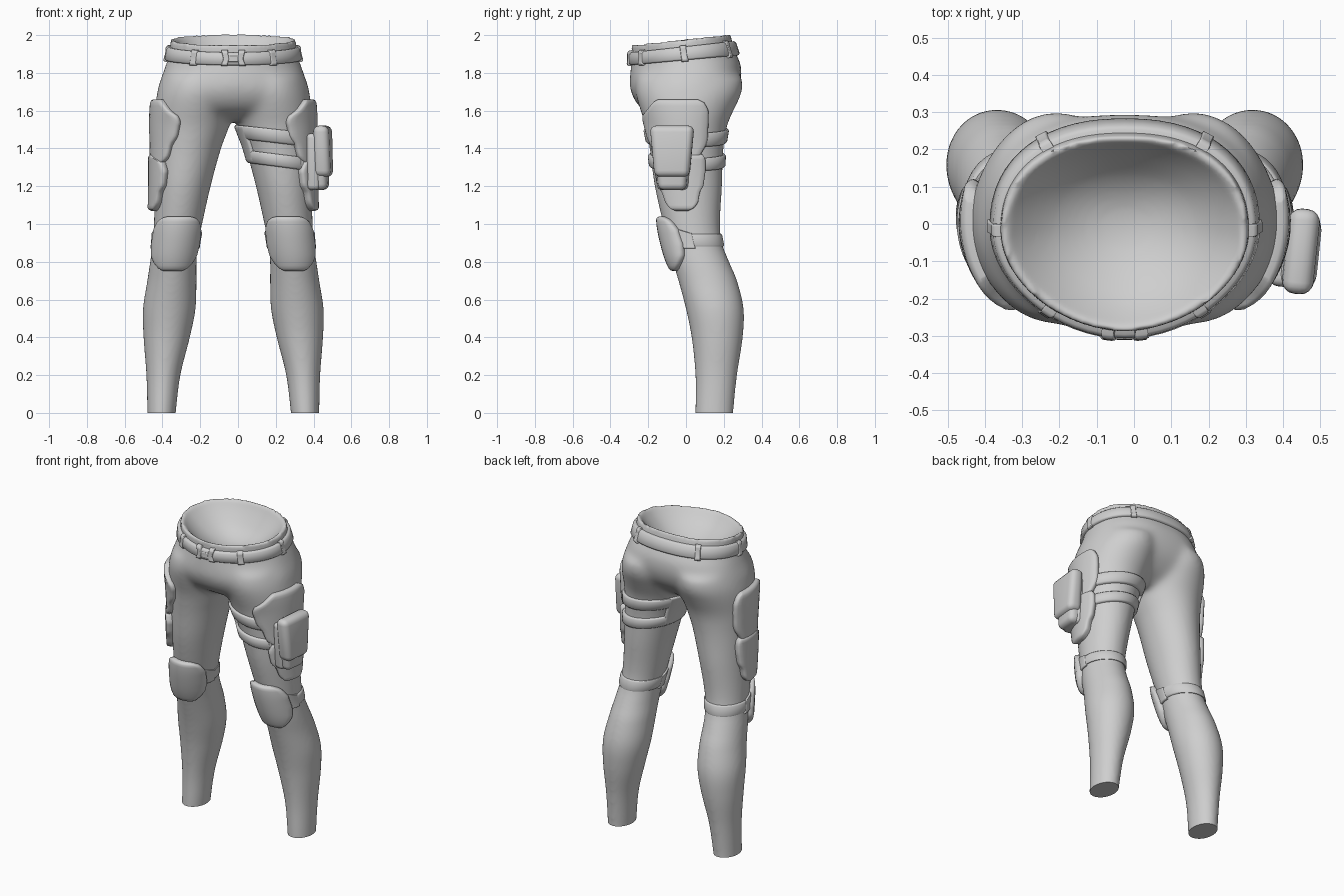
import bpy, bmesh, math
from mathutils import Vector

if "Cube" in bpy.data.objects:
    bpy.data.objects.remove(bpy.data.objects["Cube"])

C = -0.025  # x of the symmetry plane
grey = bpy.data.materials.new("grey")
grey.diffuse_color = (0.62, 0.62, 0.62, 1)
grey.use_nodes = True
grey.node_tree.nodes["Principled BSDF"].inputs["Base Color"].default_value = grey.diffuse_color

# Sections: z, x inner, x outer, y front, y back
LEG = [(-.06, .31, .455, .05, .25), (0, .305, .455, .05, .25), (.2, .28, .46, .05, .27),
       (.4, .23, .475, .03, .30), (.55, .20, .478, 0, .305), (.7, .195, .455, -.04, .27),
       (.8, .195, .44, -.07, .228), (.9, .185, .425, -.095, .19), (1.0, .165, .42, -.12, .18),
       (1.2, .12, .415, -.165, .19), (1.4, .065, .415, -.192, .198), (1.52, .02, .418, -.215, .218),
       (1.62, -.01, .415, -.248, .262), (1.70, -.02, .402, -.268, .298), (1.78, -.02, .375, -.262, .30)]
HIP = [(1.55, -.2, .2, -.13, .11), (1.61, -.38, .38, -.235, .20), (1.7, -.402, .402, -.292, .272),
       (1.8, -.372, .372, -.297, .295), (1.9, -.338, .338, -.288, .255), (1.982, -.332, .332, -.288, .235)]


def section(table, z):
    """Smoothly interpolated section at height z."""
    z = min(max(z, table[0][0]), table[-1][0])
    i = max(k for k in range(len(table) - 1) if table[k][0] <= z)
    a, b = table[i], table[i + 1]
    p, n = table[max(i - 1, 0)], table[min(i + 2, len(table) - 1)]
    h = b[0] - a[0]
    t = (z - a[0]) / h
    out = []
    for k in range(1, 5):
        m0 = (b[k] - p[k]) / (b[0] - p[0]) * h
        m1 = (n[k] - a[k]) / (n[0] - a[0]) * h
        out.append((2*t**3 - 3*t*t + 1)*a[k] + (t**3 - 2*t*t + t)*m0
                   + (3*t*t - 2*t**3)*b[k] + (t**3 - t*t)*m1)
    return out


def point(table, z, deg, off=0.0, side=1, scale=1.0):
    """Point on a leg or hip section: 0 = outward, 90 = front."""
    x0, x1, y0, y1 = section(table, z)
    a = math.radians(deg)
    c, s = math.cos(a), math.sin(a)
    low = min(max((1.86 - z) / .1, 0), 1)
    n = 2.0 if table is LEG else (1.85 + .2 * low if s > 0 else 2.3 + .2 * low)
    px = math.copysign(abs(c) ** (2 / n), c) * (x1 - x0) / 2 * scale
    py = -math.copysign(abs(s) ** (2 / n), s) * (y1 - y0) / 2 * scale
    x, y = (x0 + x1) / 2 + px + off * c, (y0 + y1) / 2 + py - off * s
    if table is HIP:  # waist tilts up to the back
        z += .11 * y * min(max((z - 1.7) / .2, 0), 1)
    return (C + side * x, y, z)


def finish(name, bm, angle=62):
    bmesh.ops.recalc_face_normals(bm, faces=bm.faces)
    me = bpy.data.meshes.new(name)
    bm.to_mesh(me)
    bm.free()
    ob = bpy.data.objects.new(name, me)
    bpy.context.collection.objects.link(ob)
    me.materials.append(grey)
    bpy.ops.object.select_all(action='DESELECT')
    ob.select_set(True)
    bpy.context.view_layer.objects.active = ob
    bpy.ops.object.shade_smooth_by_angle(angle=math.radians(angle))
    return ob


def grid(name, rows, wrap_u=False, wrap_v=False, bm=None):
    """Skin of a grid of points; open ends are filled."""
    own = bm is None
    bm = bm or bmesh.new()
    v = [[bm.verts.new(p) for p in r] for r in rows]
    nv, nu = len(v), len(v[0])
    for j in range(nv if wrap_v else nv - 1):
        for i in range(nu if wrap_u else nu - 1):
            k, l = (j + 1) % nv, (i + 1) % nu
            bm.faces.new((v[j][i], v[j][l], v[k][l], v[k][i]))
    if own:
        bmesh.ops.holes_fill(bm, edges=bm.edges, sides=0)
        return finish(name, bm)


def band(name, table, z, h, t, side=1, tilt=0.0):
    """Padded strap running all the way round."""
    prof = [(-h, -.015), (-h, .5*t), (-.75*h, t), (.75*h, t), (h, .5*t), (h, -.015)]
    rows = [[point(table, z + dz + tilt * math.cos(math.radians(d)), d, o, side) for dz, o in prof]
            for d in range(0, 360, 6)]
    return grid(name, rows, True, True)


def patch(name, table, outline, t, side=1, bulge=0.0, edge=.05):
    """Raised plate following the surface; outline = (z, angle from, angle to)."""
    def steps(n):
        inner = [(edge + (1 - 2*edge) * k / n, t) for k in range(n + 1)]
        return [(0, -.015), (0, .5*t), (edge * .35, .82*t)] + inner + [(1 - edge * .35, .82*t), (1, .5*t), (1, -.015)]
    n = len(outline) - 1
    rows = []
    for v, ov in steps(18):
        z0, z1 = outline[0][0], outline[-1][0]
        z = z0 + (z1 - z0) * v
        i = max(k for k in range(n) if outline[k][0] >= z - 1e-9)
        a, b = outline[i], outline[i + 1]
        f = (a[0] - z) / (a[0] - b[0])
        lo, hi = (a[k] + (b[k] - a[k]) * f for k in (1, 2))
        rows.append([point(table, z, lo + (hi - lo) * u, min(ou, ov)
                           + bulge * math.sqrt(max(0, math.sin(math.pi*u) * math.sin(math.pi*v))), side)
                     for u, ou in steps(12)])
    return grid(name, rows)


def box(name, center, size, taper=1.0, bevel=.02, rot=0.0, lean=1.0):
    """Rounded box; taper narrows the bottom, lean thins the top."""
    bm = bmesh.new()
    bmesh.ops.create_cube(bm, size=1)
    for v in bm.verts:
        if v.co.z < 0:
            v.co.y *= taper
        elif v.co.x > 0:
            v.co.x *= lean
        v.co = Vector(v.co[k] * size[k] for k in range(3))
    bmesh.ops.bevel(bm, geom=list(bm.edges), offset=bevel, segments=4, profile=.5, affect='EDGES')
    ob = finish(name, bm)
    ob.location = center
    ob.rotation_euler.z = math.radians(rot)
    return ob


# Trousers: two legs and a hip with hollow waist, fused and smoothed
A = range(0, 360, 5)
bm = bmesh.new()
for s in (1, -1):
    grid("", [[point(LEG, -.06 + 1.84 * k / 60, d, 0, s) for d in A] for k in range(61)], True, bm=bm)
rows = [[point(HIP, 1.55 + .432 * k / 24, d) for d in A] for k in range(25)]
for k in range(11):  # dished waist opening
    sc = .93 - .09 * k
    rows.append([point(HIP, 1.976 - .17 * (1 - (sc / .93) ** 2), d, 0, 1, sc * .337 / section(
        HIP, 1.976 - .17 * (1 - (sc / .93) ** 2))[1]) for d in A])
grid("", rows, True, bm=bm)
bmesh.ops.holes_fill(bm, edges=bm.edges, sides=0)
body = finish("trousers", bm)
m = body.modifiers.new("fuse", 'REMESH')
m.mode, m.voxel_size = 'VOXEL', .011
m = body.modifiers.new("soften", 'SMOOTH')
m.factor, m.iterations = .5, 8
for name in ("fuse", "soften"):
    bpy.ops.object.modifier_apply(modifier=name)
# the joint between hip and legs is softened further
hips = body.vertex_groups.new(name="hips")
for v in body.data.vertices:
    w = min(1, max(0, (v.co.z - 1.45) / .1)) * min(1, max(0, (1.87 - v.co.z) / .06))
    if w > 0:
        hips.add([v.index], w, 'REPLACE')
m = body.modifiers.new("blend", 'SMOOTH')
m.factor, m.iterations, m.vertex_group = .5, 50, "hips"
bpy.ops.object.modifier_apply(modifier="blend")
bm = bmesh.new()
bm.from_mesh(body.data)
bmesh.ops.bisect_plane(bm, geom=bm.verts[:] + bm.edges[:] + bm.faces[:], plane_co=(0, 0, 0),
                       plane_no=(0, 0, -1), clear_outer=True)  # flat ankle ends
bmesh.ops.holes_fill(bm, edges=bm.edges, sides=0)
bm.to_mesh(body.data)
bm.free()
bpy.ops.object.shade_smooth_by_angle(angle=math.radians(60))

# Belt, loops and buckle
band("belt", HIP, 1.904, .036, .019)
for i, d in enumerate((0, 52, 128, 180, 235, 305)):
    patch("belt_loop_%d" % i, HIP, [(1.947, d - 3.2, d + 3.2), (1.860, d - 3.2, d + 3.2)], .024, edge=.15)
patch("buckle_bar", HIP, [(1.924, 84, 96), (1.889, 84, 96)], .023, edge=.12)
for s in (1, -1):
    patch("buckle_clip", HIP, [(1.952, 90 + s*9 - 3, 90 + s*9 + 3), (1.907, 90 + s*7 - 3, 90 + s*7 + 3),
                               (1.864, 90 + s*9 - 3, 90 + s*9 + 3)], .026, edge=.15)

for s, tag in ((1, "left"), (-1, "right")):
    # Knee pad with side wings and strap
    patch(tag + "_knee_pad", LEG, [(1.04, 66, 114), (1.03, 50, 130), (1.01, 40, 140), (.97, 29, 151),
                                   (.89, 25, 155), (.83, 31, 149), (.79, 45, 135), (.76, 60, 120),
                                   (.75, 72, 108)], .025, s, .018)
    band(tag + "_knee_strap", LEG, .915, .033, .009, s)
    for a, b in ((2, 38), (142, 180)):
        patch(tag + "_knee_wing", LEG, [(.97, b - 10, b) if a < 9 else (.97, a, a + 10), (.95, a, b), (.87, a, b)], .011, s)
    # Stepped outer thigh plates
    patch(tag + "_upper_thigh_plate", LEG, [(1.66, -10, 34), (1.645, -18, 40), (1.60, -26, 54), (1.57, -28, 68),
                                            (1.54, -30, 72), (1.46, -32, 70), (1.42, -30, 62), (1.35, -18, 57),
                                            (1.31, -5, 40)], .028, s)
    patch(tag + "_lower_thigh_plate", LEG, [(1.37, -22, 14), (1.35, -27, 30), (1.33, -28, 48), (1.28, -28, 56),
                                            (1.20, -24, 54), (1.17, -18, 46), (1.11, -14, 42), (1.08, -5, 34),
                                            (1.07, 4, 26)], .036, s)

# Thigh harness: two straps joined at the inner thigh and under the pouch
band("upper_thigh_strap", LEG, 1.465, .037, .016, 1, -.022)
band("lower_thigh_strap", LEG, 1.335, .034, .016, 1, -.022)
patch("inner_strap_joint", LEG, [(1.522, 142, 215), (1.325, 142, 215)], .017)
patch("outer_strap_joint", LEG, [(1.478, -22, 54), (1.282, -22, 54)], .02)

# Thigh pouch: backing, body and flap
box("pouch_backing", (.405, -.07, 1.33), (.07, .20, .30), .82, .025, -6)
box("pouch_body", (.435, -.072, 1.335), (.085, .20, .31), .74, .032, -6)
box("pouch_flap", (.452, -.074, 1.385), (.092, .236, .272), .78, .034, -6, .8)
